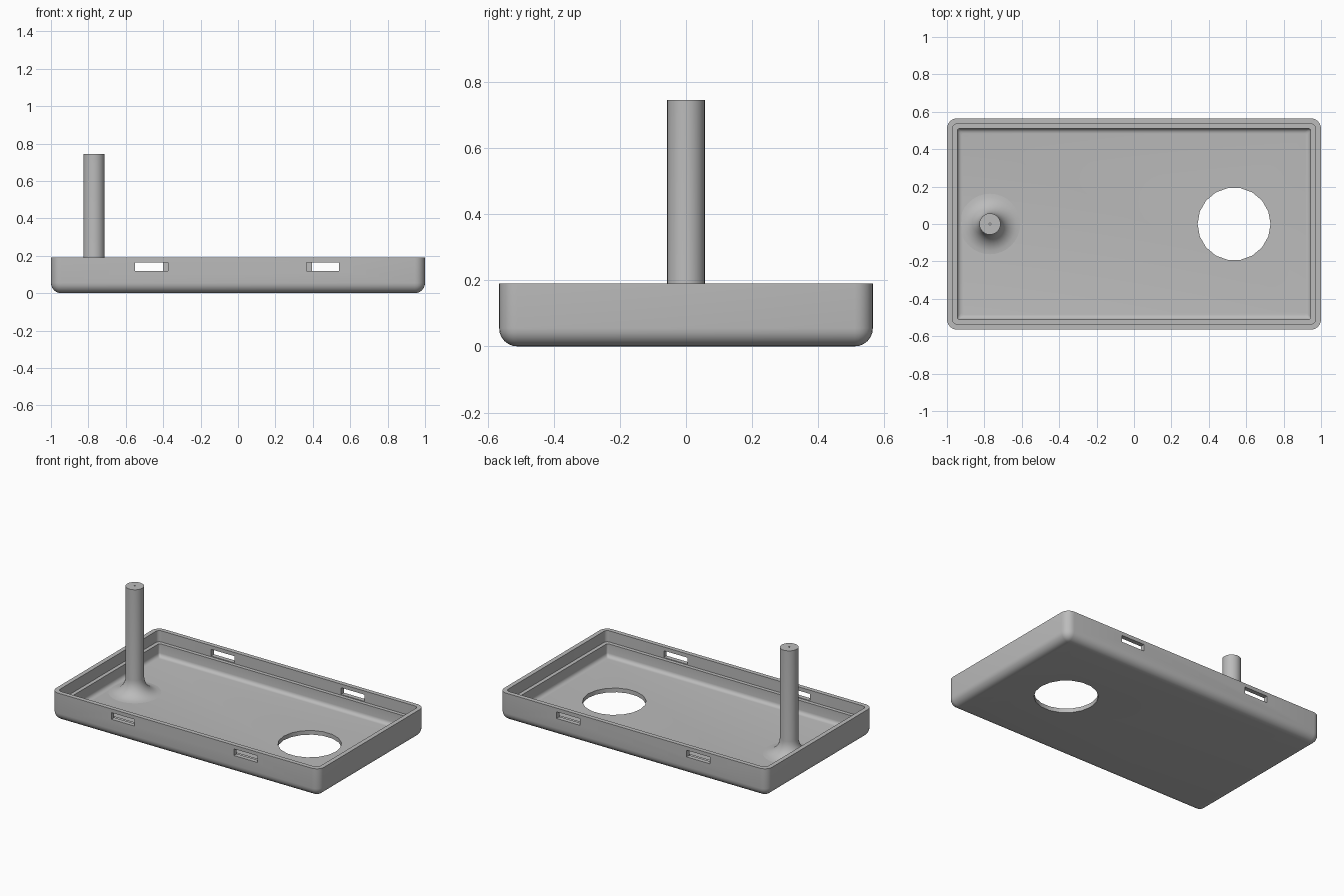
import bpy, bmesh
from math import sin, cos, pi, radians

if "Cube" in bpy.data.objects:
    bpy.data.objects.remove(bpy.data.objects["Cube"])

GREY = (0.5, 0.5, 0.5, 1)
mat = bpy.data.materials.new("plain_grey")
mat.use_nodes = True
mat.diffuse_color = GREY
mat.node_tree.nodes["Principled BSDF"].inputs["Base Color"].default_value = GREY

HALF_X, HALF_Y, HEIGHT = 1.0, 0.565, 0.19
FLOOR, LEDGE, ROUND = 0.028, 0.115, 0.055
LIP, WALL = 0.03, 0.055
POST_X, POST_R, POST_TOP, FLARE = -0.77, 0.057, 0.745, 0.105


def finish(bm, name):
    bmesh.ops.recalc_face_normals(bm, faces=bm.faces)
    mesh = bpy.data.meshes.new(name)
    bm.to_mesh(mesh)
    bm.free()
    obj = bpy.data.objects.new(name, mesh)
    bpy.context.collection.objects.link(obj)
    mesh.materials.append(mat)
    return obj


def loft(name, rings):
    """Skin a stack of closed rings and cap both ends."""
    bm = bmesh.new()
    loops = [[bm.verts.new(p) for p in ring] for ring in rings]
    for a, b in zip(loops, loops[1:]):
        n = len(a)
        for i in range(n):
            bm.faces.new((a[i], a[(i + 1) % n], b[(i + 1) % n], b[i]))
    bm.faces.new(loops[0])
    bm.faces.new(loops[-1])
    return finish(bm, name)


def rounded_rect(inset, z, steps=6):
    """Rounded rectangle ring, inset from the outer wall."""
    r = max(ROUND - inset, 0.012)
    ring = []
    for k, (sx, sy) in enumerate(((1, 1), (-1, 1), (-1, -1), (1, -1))):
        for i in range(steps + 1):
            a = (k + i / steps) * pi / 2
            ring.append((sx * (HALF_X - inset - r) + r * cos(a),
                         sy * (HALF_Y - inset - r) + r * sin(a), z))
    return ring


def circle(x, r, z, n=32):
    return [(x + r * cos(2 * pi * i / n), r * sin(2 * pi * i / n), z) for i in range(n)]


def arc(r, steps=6):
    """Quarter-round fillet as (sideways, upward) offsets."""
    return [(r * (1 - sin(pi / 2 * i / steps)), r * (1 - cos(pi / 2 * i / steps)))
            for i in range(steps + 1)]


def activate(obj):
    bpy.ops.object.select_all(action="DESELECT")
    obj.select_set(True)
    bpy.context.view_layer.objects.active = obj


def cut(obj, cutter):
    mod = obj.modifiers.new("cut", "BOOLEAN")
    mod.operation, mod.solver, mod.object = "DIFFERENCE", "EXACT", cutter
    activate(obj)
    bpy.ops.object.modifier_apply(modifier=mod.name)
    bpy.data.objects.remove(cutter)


def box(x0, x1, y, z0, z1):
    ends = [[(x, y - 0.06, z), (x, y + 0.06, z), (x1 + x0 - x, y + 0.06, z),
             (x1 + x0 - x, y - 0.06, z)] for x, z in ((x0, z0), (x0, z1))]
    return loft("slot_cutter", ends)


# Tray: rounded bottom, outer wall, rim, stepped ledge, inner wall, floor
profile = arc(ROUND)
profile += [(0, HEIGHT), (LIP, HEIGHT), (LIP, LEDGE), (WALL, LEDGE)]
profile += [(WALL + s, FLOOR + u) for s, u in reversed(arc(0.025, 4))]
tray = loft("tray", [rounded_rect(s, z) for s, z in profile])

# Round opening through the floor
cut(tray, loft("hole_cutter", [circle(0.535, 0.195, z, 18) for z in (-0.1, 0.08)]))

# Latch slots through the long walls
for y, spans in ((-HALF_Y, ((-0.55, -0.375), (0.365, 0.54))),
                 (HALF_Y, ((-0.575, -0.40), (0.395, 0.57)))):
    for x0, x1 in spans:
        cut(tray, box(x0, x1, y, 0.12, 0.165))

# Post with flared foot and a tiny pilot hole in its top
rings = [circle(POST_X, POST_R + FLARE, FLOOR - 0.01)]
rings += [circle(POST_X, POST_R + s, FLOOR + u) for s, u in arc(FLARE, 8)]
rings += [circle(POST_X, r, z) for r, z in ((POST_R, POST_TOP), (0.005, POST_TOP),
                                            (0.005, POST_TOP - 0.05))]
post = loft("post", rings)

for obj in (tray, post):
    activate(obj)
    bpy.ops.object.shade_smooth_by_angle(angle=radians(30))
